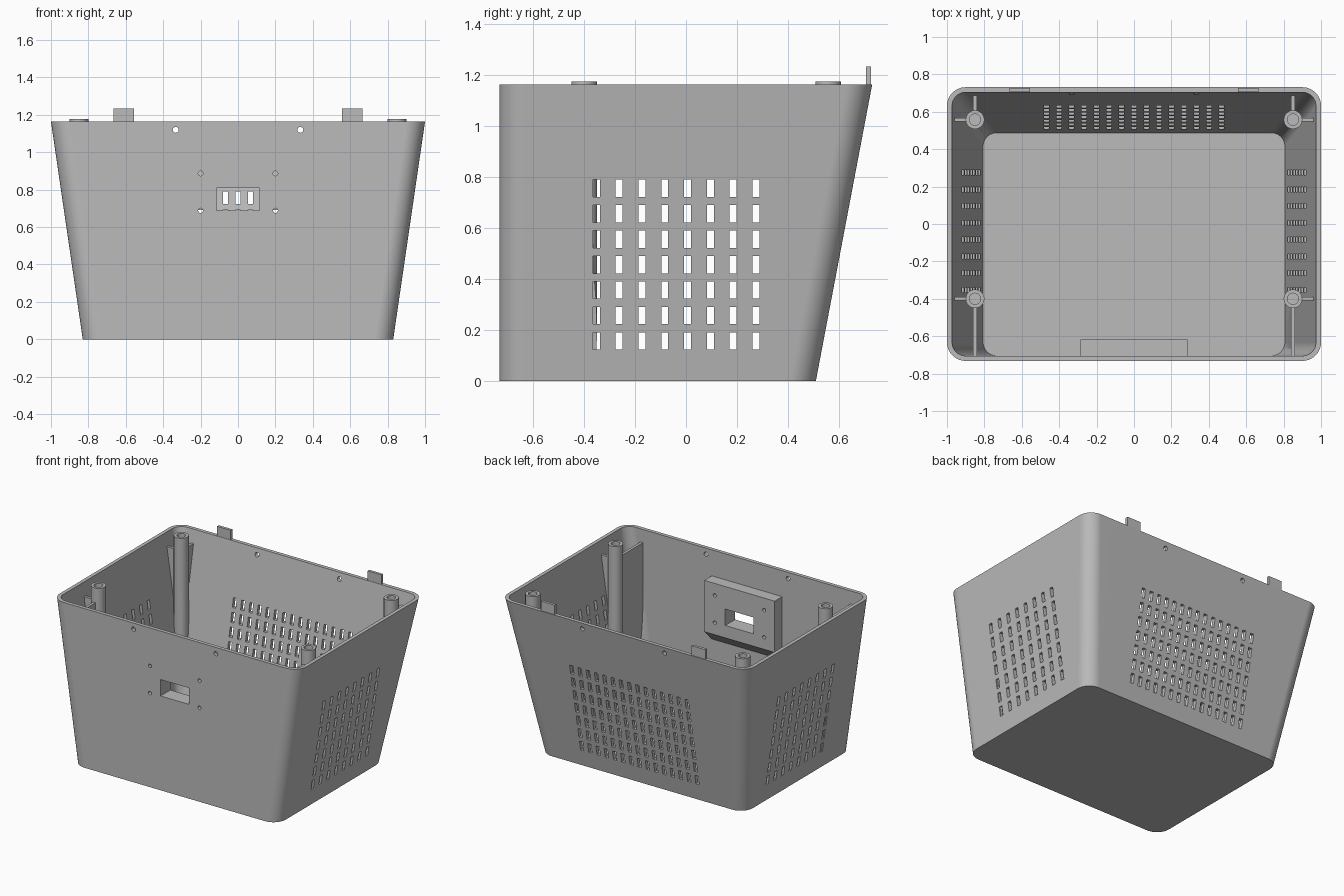
import bpy, bmesh, math
from mathutils import Matrix, Vector

if "Cube" in bpy.data.objects:
    bpy.data.objects.remove(bpy.data.objects["Cube"], do_unlink=True)

TOP = 1.165
grey = bpy.data.materials.new("plain_grey")
grey.use_nodes = True
grey.diffuse_color = (0.5, 0.5, 0.5, 1)
grey.node_tree.nodes["Principled BSDF"].inputs["Base Color"].default_value = (0.5, 0.5, 0.5, 1)


def make(name, bm):
    bmesh.ops.recalc_face_normals(bm, faces=bm.faces)
    mesh = bpy.data.meshes.new(name)
    bm.to_mesh(mesh)
    bm.free()
    mesh.materials.append(grey)
    ob = bpy.data.objects.new(name, mesh)
    bpy.context.collection.objects.link(ob)
    return ob


def box(bm, x0, x1, y0, y1, z0, z1):
    size = Matrix.Diagonal((x1 - x0, y1 - y0, z1 - z0, 1))
    mid = Matrix.Translation(((x0 + x1) / 2, (y0 + y1) / 2, (z0 + z1) / 2))
    return bmesh.ops.create_cube(bm, size=1, matrix=mid @ size)["verts"]


def rod(bm, radius, a, b, sides=32):
    a, b = Vector(a), Vector(b)
    turn = (b - a).to_track_quat('Z', 'Y').to_matrix().to_4x4()
    bmesh.ops.create_cone(bm, cap_ends=True, segments=sides, radius1=radius, radius2=radius,
                          depth=(b - a).length,
                          matrix=Matrix.Translation((a + b) / 2) @ turn)


def tub(name, inset, z0, z1, steps=14):
    """Solid rounded box whose sides and back lean outward."""
    bm = bmesh.new()
    rings = []
    for z in (z0, z1):
        hx = 0.83 + 0.146 * z - inset
        front, back = -0.732 + inset, 0.51 + 0.19 * z - inset
        r = 0.1 - inset
        corners = ((hx - r, back - r), (r - hx, back - r), (r - hx, front + r), (hx - r, front + r))
        ring = []
        for q, (cx, cy) in enumerate(corners):
            for i in range(steps + 1):
                t = (q + i / steps) * math.pi / 2
                ring.append(bm.verts.new((cx + r * math.cos(t), cy + r * math.sin(t), z)))
        rings.append(ring)
    low, high = rings
    for i in range(len(low)):
        j = (i + 1) % len(low)
        bm.faces.new((low[i], low[j], high[j], high[i]))
    bm.faces.new(low[::-1])
    bm.faces.new(high)
    return make(name, bm)


def combine(ob, other, operation):
    mod = ob.modifiers.new("combine", 'BOOLEAN')
    mod.operation, mod.object, mod.solver = operation, other, 'EXACT'
    bpy.context.view_layer.objects.active = ob
    bpy.ops.object.modifier_apply(modifier=mod.name)
    bpy.data.objects.remove(other, do_unlink=True)


# Hollow shell
shell = tub("case_shell", 0, 0, TOP)
combine(shell, tub("cavity", 0.027, 0.025, 1.3), 'DIFFERENCE')

# Mounting block inside the front wall, with its underside sloped
bm = bmesh.new()
for v in box(bm, -0.285, 0.285, -0.72, -0.618, 0.6, 0.975):
    if v.co.y < -0.7 and v.co.z < 0.7:
        v.co.z -= 0.102
combine(shell, make("mounting_block", bm), 'UNION')

# Vents, front opening and screw holes
bm = bmesh.new()
for row in range(7):
    z = 0.157 + 0.1 * row
    for col in range(8):
        y = -0.352 + 0.0895 * col
        box(bm, -1.2, 1.2, y - 0.0135, y + 0.0135, z - 0.034, z + 0.034)
    for col in range(-7, 8):
        x = 0.0667 * col
        box(bm, x - 0.0135, x + 0.0135, 0.4, 0.9, z - 0.034, z + 0.034)
box(bm, -0.115, 0.115, -0.9, -0.5, 0.69, 0.81)
for s in (-1, 1):
    rod(bm, 0.016, (s * 0.333, -1, 1.12), (s * 0.333, 1, 1.12), 20)
    for z in (0.688, 0.887):
        rod(bm, 0.013, (s * 0.2, -0.9, z), (s * 0.2, -0.5, z), 16)
combine(shell, make("openings", bm), 'DIFFERENCE')

# Corner posts with two ribs each, trimmed to the shell
for s in (-1, 1):
    for y, wall in ((-0.4, -0.722), (0.558, 0.8)):
        x = s * 0.85
        bm = bmesh.new()
        rod(bm, 0.05, (x, y, 0.012), (x, y, TOP + 0.012))
        post = make("post", bm)
        bm = bmesh.new()
        box(bm, x - 0.01, x + 0.01, min(y, wall), max(y, wall), 0.014, 1.07)
        combine(post, make("rib", bm), 'UNION')
        bm = bmesh.new()
        box(bm, min(x, s * 1.1), max(x, s * 1.1), y - 0.01, y + 0.01, 0.016, 1.068)
        combine(post, make("rib", bm), 'UNION')
        combine(post, tub("trim", 0.008, 0.005, 1.3), 'INTERSECT')
        bm = bmesh.new()
        rod(bm, 0.03, (x, y, 1.03), (x, y, 1.3))
        hole = make("screw_hole", bm)
        combine(post, hole, 'DIFFERENCE')
        combine(shell, post, 'UNION')

# Lid tabs on the back rim
for s, side in ((-1, "right"), (1, "left")):
    bm = bmesh.new()
    box(bm, s * 0.61 - 0.055, s * 0.61 + 0.055, 0.707, 0.727, 1.15, 1.235)
    make("lid_tab_" + side, bm)

# Smooth corners, crisp edges
bpy.ops.object.select_all(action='DESELECT')
shell.select_set(True)
bpy.context.view_layer.objects.active = shell
bpy.ops.object.shade_smooth_by_angle(angle=math.radians(25))
weighted = shell.modifiers.new("even_shading", 'WEIGHTED_NORMAL')
weighted.keep_sharp = True
